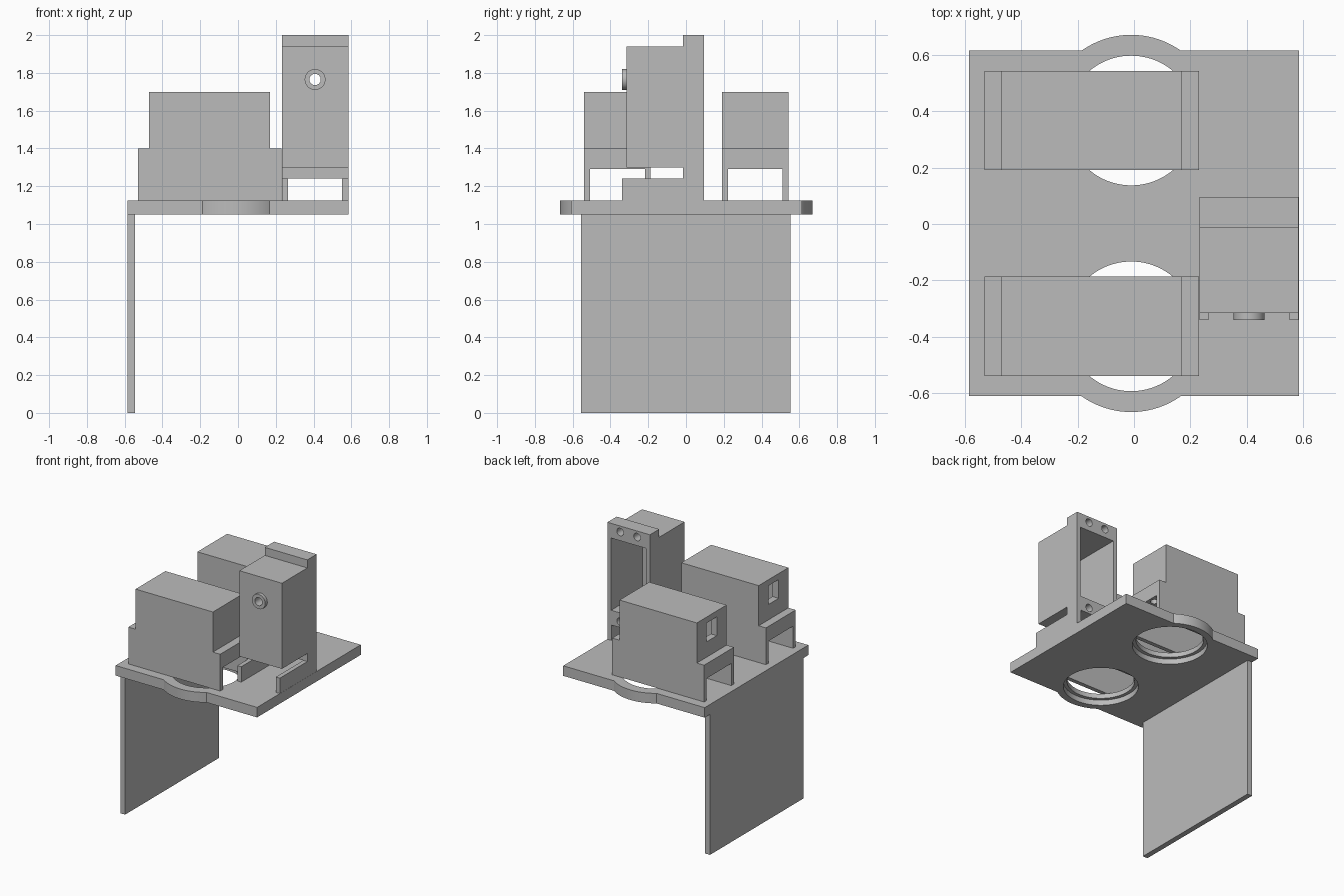
import bpy, bmesh, math
from mathutils import Matrix, Vector

cube = bpy.data.objects.get("Cube")
if cube:
    bpy.data.objects.remove(cube, do_unlink=True)

grey = bpy.data.materials.new("light grey plastic")
grey.use_nodes = True
colour = (0.5, 0.5, 0.5, 1)
grey.diffuse_color = colour
grey.node_tree.nodes["Principled BSDF"].inputs["Base Color"].default_value = colour


def make(name, bm):
    bmesh.ops.recalc_face_normals(bm, faces=bm.faces)
    mesh = bpy.data.meshes.new(name)
    bm.to_mesh(mesh)
    bm.free()
    mesh.materials.append(grey)
    obj = bpy.data.objects.new(name, mesh)
    bpy.context.collection.objects.link(obj)
    return obj


def box(name, x, y, z):
    """Box from (low, high) ranges on each axis."""
    bm = bmesh.new()
    bmesh.ops.create_cube(bm, size=1)
    for v in bm.verts:
        v.co = Vector([(r[0] + r[1]) / 2 + c * (r[1] - r[0]) for c, r in zip(v.co, (x, y, z))])
    return make(name, bm)


def cylinder(name, x, y, z, radius, sides=64):
    """Upright cylinder over the z range."""
    bm = bmesh.new()
    bmesh.ops.create_cone(bm, cap_ends=True, segments=sides, radius1=radius,
                          radius2=radius, depth=z[1] - z[0],
                          matrix=Matrix.Translation((x, y, sum(z) / 2)))
    return make(name, bm)


def combine(obj, other, operation="DIFFERENCE"):
    """Apply a boolean and discard the helper."""
    mod = obj.modifiers.new("cut", "BOOLEAN")
    mod.operation = operation
    mod.solver = "EXACT"
    mod.object = other
    select(obj)
    bpy.ops.object.modifier_apply(modifier=mod.name)
    bpy.data.objects.remove(other, do_unlink=True)


def select(obj):
    bpy.ops.object.select_all(action="DESELECT")
    obj.select_set(True)
    bpy.context.view_layer.objects.active = obj


def smooth(obj):
    select(obj)
    bpy.ops.object.shade_smooth_by_angle(angle=math.radians(30))


W = 0.176          # half width of a housing
WALL = 0.145       # half width of its cavity


def housing(name, skirt):
    """Stepped hollow cover, flange underside at z = 0, optional side skirts."""
    outline = [(-0.38, -skirt), (0.38, -skirt), (0.38, 0.11), (0.32, 0.11),
               (0.32, 0.41), (-0.32, 0.41), (-0.32, 0.11), (-0.38, 0.11)]
    bm = bmesh.new()
    face = bm.faces.new([bm.verts.new((x, -W, z)) for x, z in outline])
    grown = bmesh.ops.extrude_face_region(bm, geom=[face])["geom"]
    bmesh.ops.translate(bm, vec=(0, 2 * W, 0),
                        verts=[g for g in grown if isinstance(g, bmesh.types.BMVert)])
    obj = make(name, bm)
    if skirt:
        combine(obj, box("channel", (-0.5, 0.5), (-WALL, WALL), (-0.3, 0)))
    combine(obj, box("cavity", (-0.27, 0.27), (-WALL, WALL), (-0.05, 0.37)))
    # Blind screw holes in the flange
    for x in (-0.335, 0.335):
        for y in (-0.07, 0.07):
            combine(obj, cylinder("screw_hole", x, y, (-0.05, 0.07), 0.028, 24))
    return obj


# Base plate with rounded bulges and stepped round openings
plate = box("base_plate", (-0.585, 0.585), (-0.61, 0.615), (1.05, 1.125))
rings = (("front", -0.363), ("back", 0.367))
for side, y in rings:
    combine(plate, cylinder("bulge", -0.01, y, (1.05, 1.125), 0.304, 96), "UNION")
for side, y in rings:
    combine(plate, cylinder("opening", -0.01, y, (1.0, 1.2), 0.23, 96))
    combine(plate, cylinder("counterbore", -0.01, y, (1.0, 1.09), 0.255, 96))
smooth(plate)

# Hanging side panel
box("side_panel", (-0.585, -0.545), (-0.555, 0.552), (0, 1.05))

# Two lying housings with a small window in the end wall
for side, y in rings:
    cover = housing(side + "_housing", 0.165)
    combine(cover, box("window", (-0.36, -0.25), (-0.06, 0.06), (0.225, 0.365)))
    cover.data.transform(Matrix.Translation((-0.15, y, 1.29)))
    smooth(cover)

# Upright housing, open to the back, with a hollow round boss on its front
tower = housing("upright_housing", 0)
combine(tower, cylinder("boss", 0.145, 0, (0.39, 0.435), 0.055, 48), "UNION")
combine(tower, cylinder("boss_hole", 0.145, 0, (0.3, 0.5), 0.03, 48))
turn = Matrix(((0, -1, 0, 0.408), (0, 0, -1, 0.095), (1, 0, 0, 1.62), (0, 0, 0, 1)))
tower.data.transform(turn)
smooth(tower)

# Rails carrying the upright housing
for side, x in (("right", (0.232, 0.265)), ("left", (0.551, 0.584))):
    box(side + "_rail", x, (-0.34, 0.095), (1.125, 1.24))
